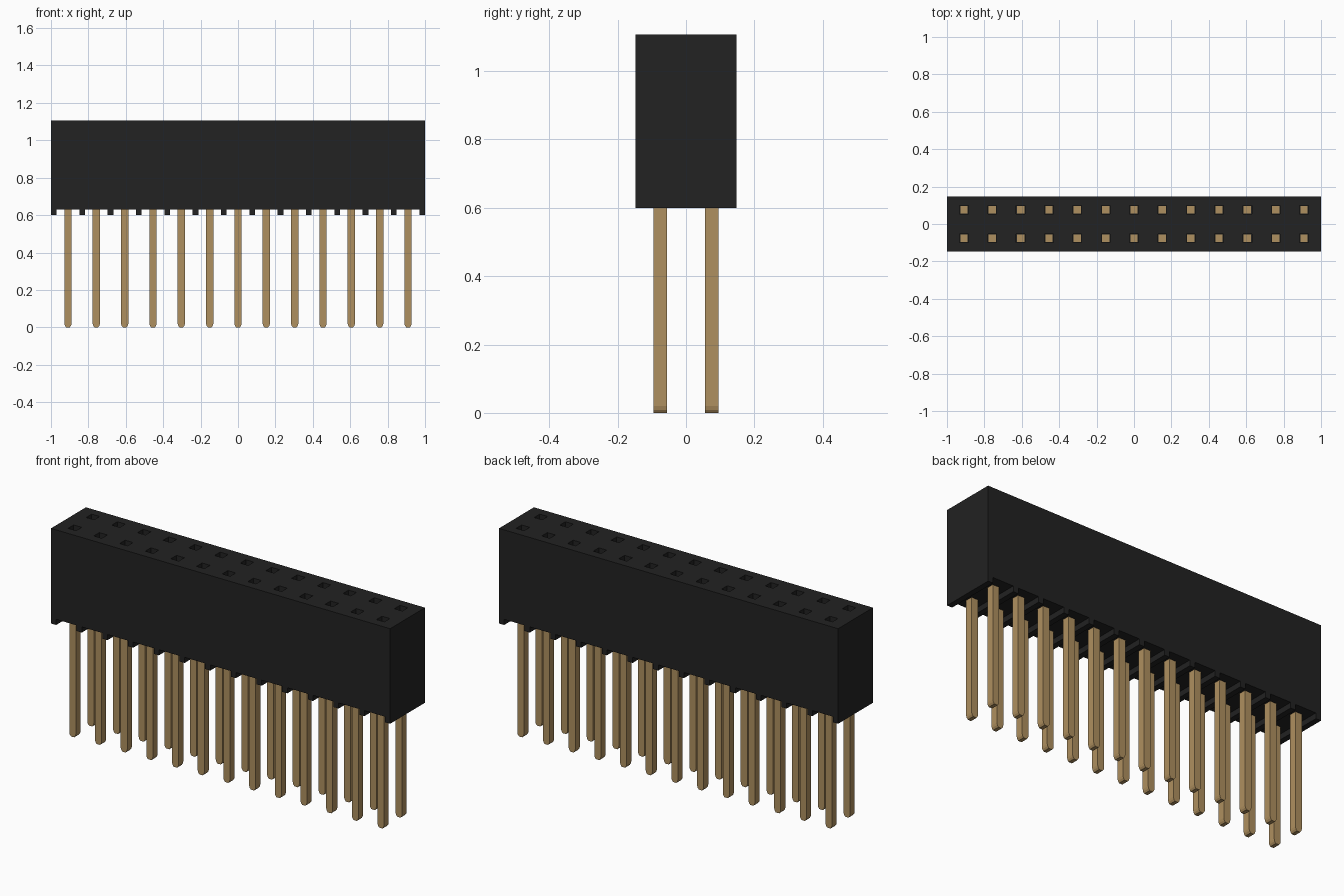
import bpy
import bmesh

COLUMNS = 13
PITCH = 2 / 13.2
ROW_Y = PITCH / 2
DEPTH = 0.147      # half depth of the housing
FOOT, FLOOR, TOP = 0.60, 0.63, 1.107
RIB = 0.015        # half width of a rib
PIN = 0.0195       # half width of a pin
HOLE = 0.0235      # half width of a socket hole
PIN_TOP = 0.80

cube = bpy.data.objects.get("Cube")
if cube:
    bpy.data.objects.remove(cube, do_unlink=True)


def make_material(name, color):
    mat = bpy.data.materials.new(name)
    mat.use_nodes = True
    mat.diffuse_color = color
    mat.node_tree.nodes["Principled BSDF"].inputs["Base Color"].default_value = color
    return mat


def extrude_profile(bm, points, y0, y1):
    """Add a solid made by sweeping an x-z outline along y."""
    face = bm.faces.new([bm.verts.new((x, y0, z)) for x, z in points])
    result = bmesh.ops.extrude_face_region(bm, geom=[face], use_keep_orig=True)
    moved = [v for v in result["geom"] if isinstance(v, bmesh.types.BMVert)]
    bmesh.ops.translate(bm, verts=moved, vec=(0, y1 - y0, 0))


def finish(bm, name, mat):
    bmesh.ops.recalc_face_normals(bm, faces=bm.faces)
    mesh = bpy.data.meshes.new(name)
    bm.to_mesh(mesh)
    bm.free()
    mesh.materials.append(mat)
    obj = bpy.data.objects.new(name, mesh)
    bpy.context.collection.objects.link(obj)
    return obj


black = make_material("black plastic", (0.016, 0.016, 0.016, 1))
gold = make_material("gold metal", (0.43, 0.28, 0.115, 1))

columns = [(i - (COLUMNS - 1) / 2) * PITCH for i in range(COLUMNS)]
sites = [(x, y) for x in columns for y in (-ROW_Y, ROW_Y)]

# Housing: comb outline with a slot under every column
outline = [(1, FOOT), (1, TOP), (-1, TOP), (-1, FOOT)]
half_slot = PITCH / 2 - RIB
for x in columns:
    a, b = x - half_slot, x + half_slot
    outline += [(a, FOOT), (a, FLOOR), (b, FLOOR), (b, FOOT)]
bm = bmesh.new()
extrude_profile(bm, outline, -DEPTH, DEPTH)
housing = finish(bm, "housing", black)

# Socket holes cut down to the pin tops
bm = bmesh.new()
for x, y in sites:
    square = [(x - HOLE, PIN_TOP), (x + HOLE, PIN_TOP),
              (x + HOLE, TOP + 0.1), (x - HOLE, TOP + 0.1)]
    extrude_profile(bm, square, y - HOLE, y + HOLE)
cutter = finish(bm, "hole_cutter", black)
cutter.hide_render = True
cut = housing.modifiers.new("socket_holes", 'BOOLEAN')
cut.operation = 'DIFFERENCE'
cut.solver = 'EXACT'
cut.object = cutter
bpy.context.view_layer.objects.active = housing
bpy.ops.object.modifier_apply(modifier=cut.name)
bpy.data.objects.remove(cutter, do_unlink=True)

# Pins: square bars with a tip rounded across x
half_tip = [(PIN, 0.02), (PIN * 0.85, 0.009), (PIN * 0.5, 0)]
bm = bmesh.new()
for x, y in sites:
    right = [(x + px, pz) for px, pz in half_tip]
    left = [(x - px, pz) for px, pz in reversed(half_tip)]
    top = [(x - PIN, PIN_TOP + 0.002), (x + PIN, PIN_TOP + 0.002)]
    extrude_profile(bm, right + left + top, y - PIN, y + PIN)
finish(bm, "contact_pins", gold)
